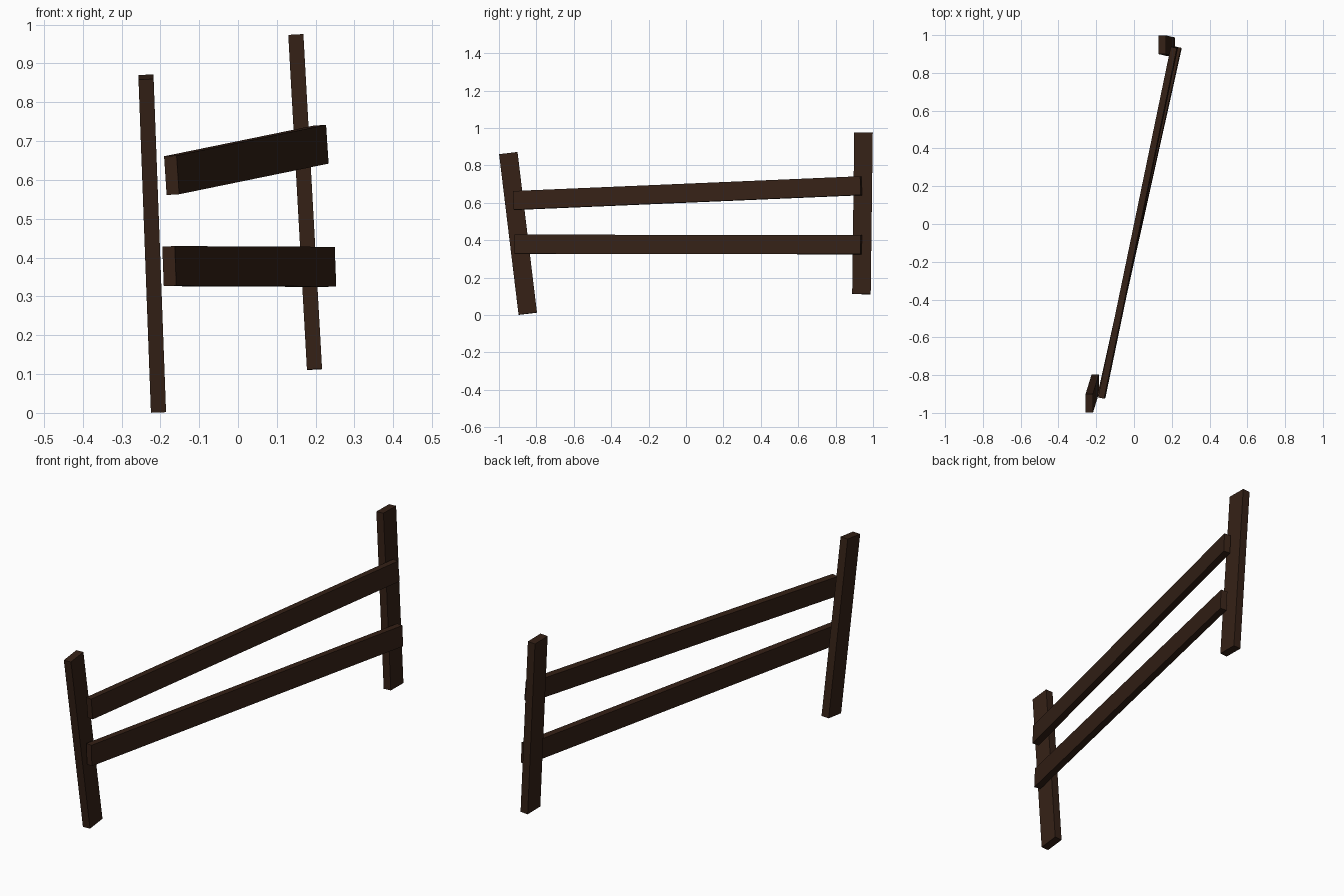
import bpy
from mathutils import Matrix, Vector

if "Cube" in bpy.data.objects:
    bpy.data.objects.remove(bpy.data.objects["Cube"])

wood = bpy.data.materials.new("dark_wood")
wood.diffuse_color = (0.035, 0.015, 0.008, 1)
wood.use_nodes = True
wood.node_tree.nodes["Principled BSDF"].inputs["Base Color"].default_value = wood.diffuse_color


def beam(name, start, end, side, thickness, width):
    """Box running from start to end; its width lies along the side direction."""
    start, end = Vector(start), Vector(end)
    axis = (end - start).normalized()
    wide = Vector(side)
    wide = (wide - axis * wide.dot(axis)).normalized()
    thin = wide.cross(axis)
    bpy.ops.mesh.primitive_cube_add(size=1)
    ob = bpy.context.object
    ob.name = name
    size = Matrix.Diagonal((thickness, width, (end - start).length, 1))
    turn = Matrix((thin, wide, axis)).transposed().to_4x4()
    ob.data.transform(turn @ size)
    ob.location = (start + end) / 2
    ob.data.materials.append(wood)


# Leaning posts
beam("front_post", (-0.205, -0.846, 0.007), (-0.237, -0.950, 0.865), (0, 1, 0), 0.039, 0.099)
beam("back_post", (0.197, 0.938, 0.112), (0.149, 0.949, 0.974), (0, 1, 0), 0.039, 0.099)

# Rails nailed to the posts' right faces
beam("lower_rail", (-0.177, -0.914, 0.378), (0.235, 0.936, 0.376), (-0.04, 0, 1), 0.033, 0.102)
beam("upper_rail", (-0.171, -0.920, 0.612), (0.214, 0.936, 0.691), (-0.06, 0, 1), 0.033, 0.1)
